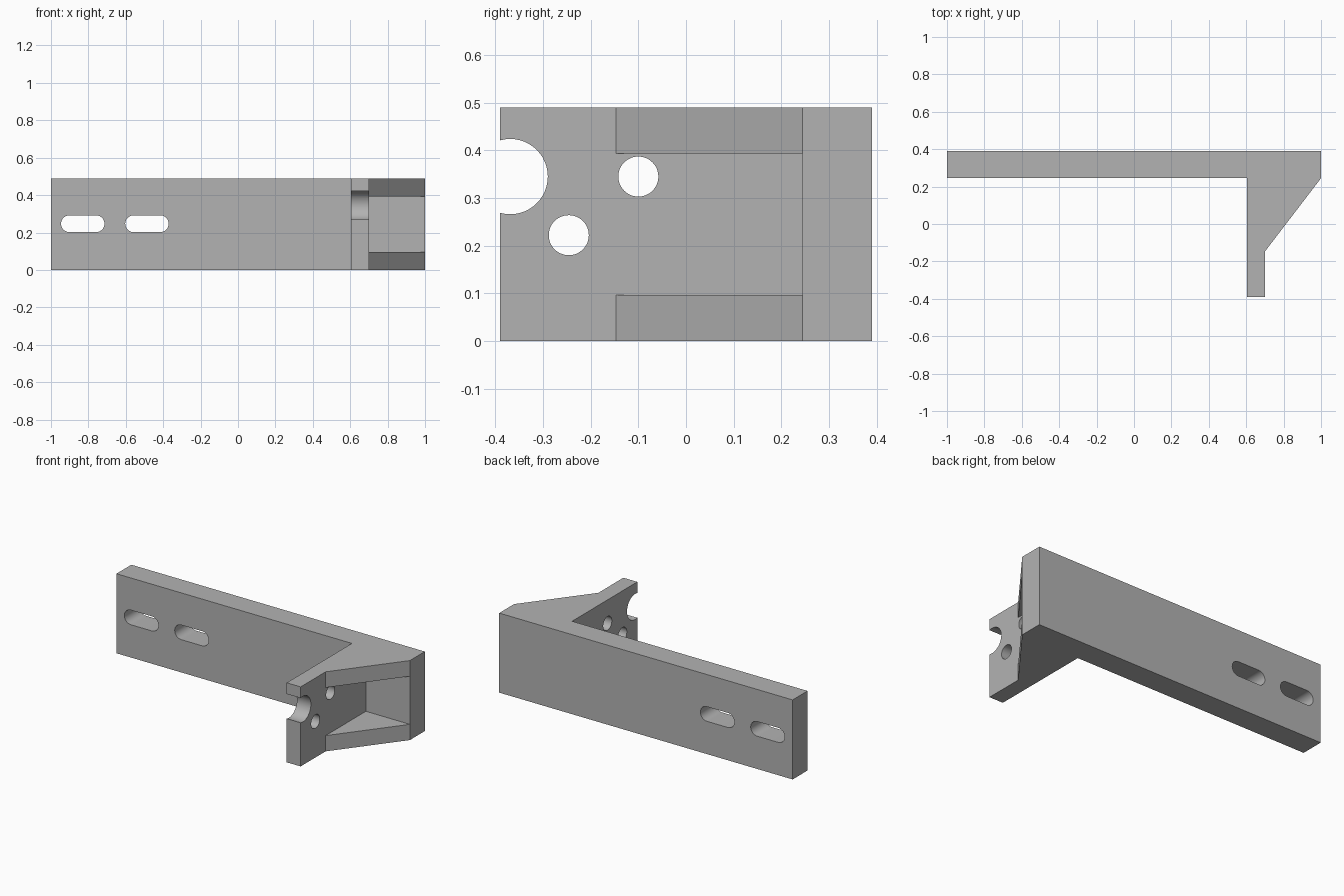
import bpy
import bmesh
from math import sin, cos, pi
from mathutils import Matrix, Vector

cube = bpy.data.objects.get("Cube")
if cube:
    bpy.data.objects.remove(cube, do_unlink=True)

HEIGHT = 0.49
GUSSET = 0.097      # thickness of each gusset
WALL_Y = 0.245      # front of the long plate
FLANGE_X = 0.70     # outer face of the flange

grey = bpy.data.materials.new("plain grey")
grey.use_nodes = True
colour = (0.45, 0.45, 0.45, 1)
grey.diffuse_color = colour
grey.node_tree.nodes["Principled BSDF"].inputs["Base Color"].default_value = colour


def prism(name, points, depth):
    """Extrude a closed outline, given as 3D points, along a depth vector."""
    bm = bmesh.new()
    face = bm.faces.new([bm.verts.new(p) for p in points])
    grown = bmesh.ops.extrude_face_region(bm, geom=[face], use_keep_orig=True)
    moved = [v for v in grown["geom"] if isinstance(v, bmesh.types.BMVert)]
    bmesh.ops.translate(bm, verts=moved, vec=Vector(depth))
    bmesh.ops.recalc_face_normals(bm, faces=bm.faces)
    mesh = bpy.data.meshes.new(name)
    bm.to_mesh(mesh)
    bm.free()
    mesh.materials.append(grey)
    obj = bpy.data.objects.new(name, mesh)
    bpy.context.collection.objects.link(obj)
    return obj


def rounded(half_length, radius, steps=24):
    """Outline of a slot; a zero half length gives a circle."""
    shift = [half_length] * (steps + 1) + [-half_length] * (steps + 1)
    turn = [-pi / 2 + pi * i / steps for i in range(steps + 1)]
    turn += [a + pi for a in turn]
    pts = [(s + radius * cos(a), radius * sin(a)) for s, a in zip(shift, turn)]
    if half_length == 0:
        pts = pts[:steps] + pts[steps + 1:-1]
    return pts


# Bracket body: long plate, flange and gusset outline in plan
plan = [(-1, 0.39), (-1, WALL_Y), (0.605, WALL_Y), (0.605, -0.39),
        (FLANGE_X, -0.39), (FLANGE_X, -0.147), (1, WALL_Y), (1, 0.39)]
bracket = prism("bracket", [(x, y, 0) for x, y in plan], (0, 0, HEIGHT))

# Pocket between the two gussets
pocket = [(FLANGE_X, -0.3), (1.2, -0.3), (1.2, WALL_Y), (FLANGE_X, WALL_Y)]
cutters = [prism("pocket_cutter", [(x, y, GUSSET) for x, y in pocket],
                 (0, 0, HEIGHT - 2 * GUSSET))]

# Mounting slots through the long plate
for x in (-0.83, -0.487):
    outline = [(x + u, 0.1, 0.247 + v) for u, v in rounded(0.071, 0.045)]
    cutters.append(prism("slot_cutter", outline, (0, 0.5, 0)))

# Two round holes and the open notch through the flange
for y, z, r in ((-0.1, 0.345, 0.042), (-0.246, 0.222, 0.042), (-0.369, 0.345, 0.079)):
    outline = [(0.55, y + u, z + v) for u, v in rounded(0, r)]
    cutters.append(prism("hole_cutter", outline, (0.2, 0, 0)))

for cutter in cutters:
    cutter.hide_render = True
    cutter.hide_viewport = True
    cut = bracket.modifiers.new(cutter.name, "BOOLEAN")
    cut.operation = "DIFFERENCE"
    cut.solver = "EXACT"
    cut.object = cutter

# Bake the cuts into the part and drop the helpers
graph = bpy.context.evaluated_depsgraph_get()
finished = bpy.data.meshes.new_from_object(bracket.evaluated_get(graph))
bracket.modifiers.clear()
bracket.data = finished
for cutter in cutters:
    bpy.data.objects.remove(cutter, do_unlink=True)

# Smooth the bores, keep the edges sharp
bpy.ops.object.select_all(action="DESELECT")
bracket.select_set(True)
bpy.context.view_layer.objects.active = bracket
bpy.ops.object.shade_smooth_by_angle(angle=pi / 6)
